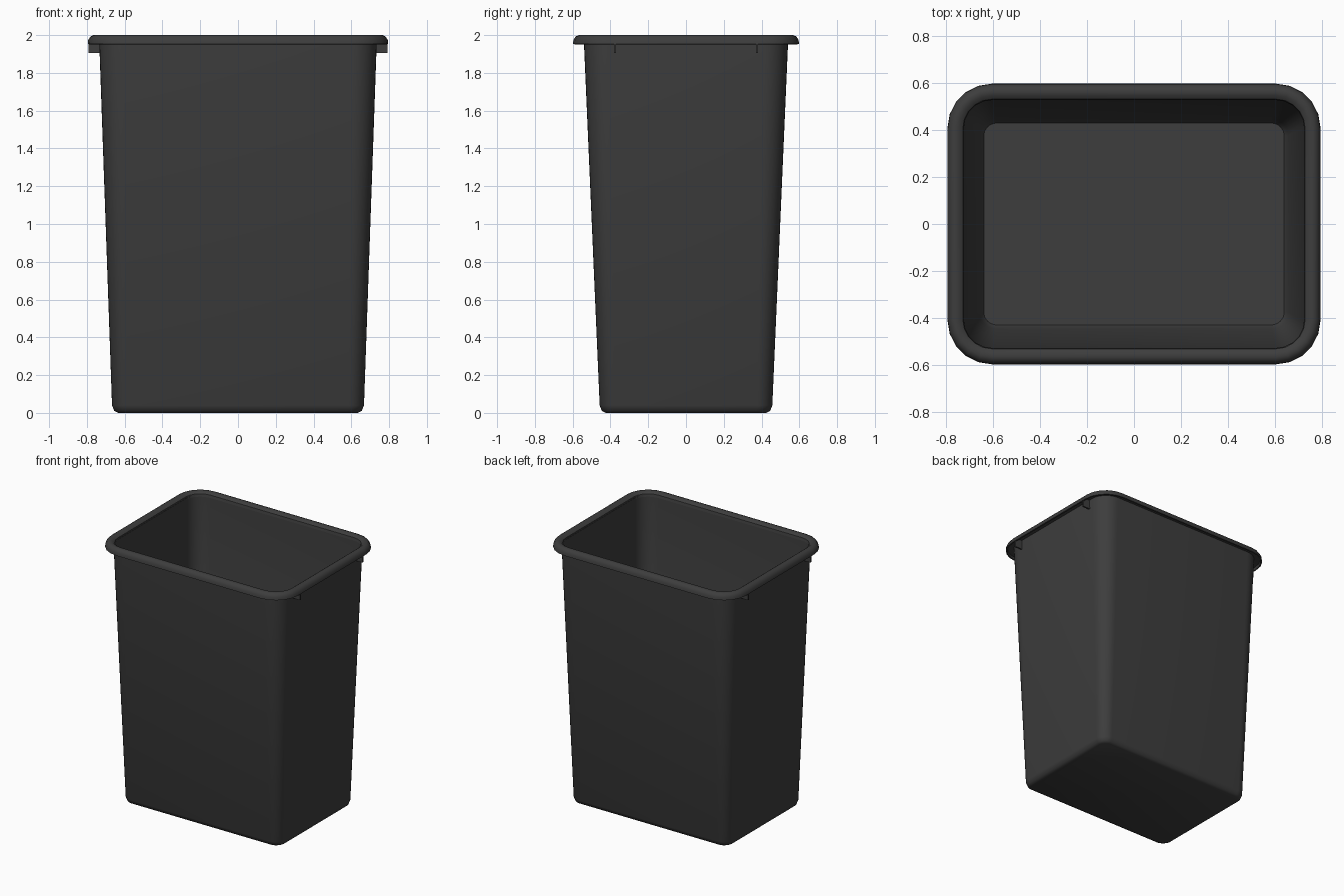
import bpy, bmesh, math
from mathutils import Vector

cube = bpy.data.objects.get("Cube")
if cube:
    bpy.data.objects.remove(cube, do_unlink=True)

# One charcoal plastic for everything
plastic = bpy.data.materials.new("charcoal plastic")
plastic.use_nodes = True
COLOUR = (0.047, 0.047, 0.047, 1)
plastic.diffuse_color = COLOUR
bsdf = plastic.node_tree.nodes["Principled BSDF"]
bsdf.inputs["Base Color"].default_value = COLOUR
bsdf.inputs["Roughness"].default_value = 0.6


def finish(name, bm, angle):
    bmesh.ops.recalc_face_normals(bm, faces=bm.faces)
    mesh = bpy.data.meshes.new(name)
    bm.to_mesh(mesh)
    bm.free()
    mesh.materials.append(plastic)
    obj = bpy.data.objects.new(name, mesh)
    bpy.context.collection.objects.link(obj)
    bpy.ops.object.select_all(action="DESELECT")
    obj.select_set(True)
    bpy.context.view_layer.objects.active = obj
    bpy.ops.object.shade_smooth_by_angle(angle=math.radians(angle))
    return obj


def ring(bm, hx, hy, radius, z, steps):
    """Rounded rectangle of vertices at height z."""
    verts = []
    for corner, (sx, sy) in enumerate([(1, 1), (-1, 1), (-1, -1), (1, -1)]):
        for i in range(steps + 1):
            a = math.pi / 2 * (corner + i / steps)
            verts.append(bm.verts.new((sx * (hx - radius) + radius * math.cos(a),
                                       sy * (hy - radius) + radius * math.sin(a), z)))
    return verts


def loft(bm, rings, closed=False):
    pairs = list(zip(rings, rings[1:]))
    if closed:
        pairs.append((rings[-1], rings[0]))
    for a, b in pairs:
        n = len(a)
        for i in range(n):
            j = (i + 1) % n
            bm.faces.new((a[i], a[j], b[j], b[i]))


# Tapered bin body: outside from base to top, then inside back to the floor
SECTIONS = [(0.635, 0.425, 0.05, 0), (0.655, 0.445, 0.07, 0.01), (0.667, 0.457, 0.08, 0.04),
            (0.735, 0.541, 0.13, 1.975), (0.725, 0.531, 0.12, 1.975),
            (0.657, 0.447, 0.07, 0.05), (0.64, 0.43, 0.055, 0.02)]
bm = bmesh.new()
rings = [ring(bm, *s, 8) for s in SECTIONS]
loft(bm, rings)
bm.faces.new(rings[0])
bm.faces.new(rings[-1])
finish("bin_body", bm, 50)

# Rolled rim: offset from the wall and height, hollow underneath
PROFILE = [(-0.01, 1.965), (-0.006, 1.985), (0.01, 1.997), (0.03, 2.0), (0.046, 1.993),
           (0.058, 1.975), (0.06, 1.953), (0.05, 1.951), (0.047, 1.972), (0, 1.975)]
bm = bmesh.new()
loft(bm, [ring(bm, 0.735 + o, 0.538 + o, 0.13 + o, z, 5) for o, z in PROFILE], closed=True)
finish("rolled_rim", bm, 35)

# Small stiffening ribs under the rim at both ends
for side, sx in (("left", 1), ("right", -1)):
    for end, sy in (("front", -1), ("back", 1)):
        bm = bmesh.new()
        outline = [(0.725, 1.905), (0.792, 1.905), (0.792, 1.975), (0.725, 1.975)]
        face = bm.faces.new([bm.verts.new((sx * x, sy * 0.382, z)) for x, z in outline])
        new = bmesh.ops.extrude_face_region(bm, geom=[face])["geom"]
        bmesh.ops.translate(bm, vec=Vector((0, -sy * 0.012, 0)),
                            verts=[v for v in new if isinstance(v, bmesh.types.BMVert)])
        finish(f"{side}_{end}_rim_rib", bm, 30)
